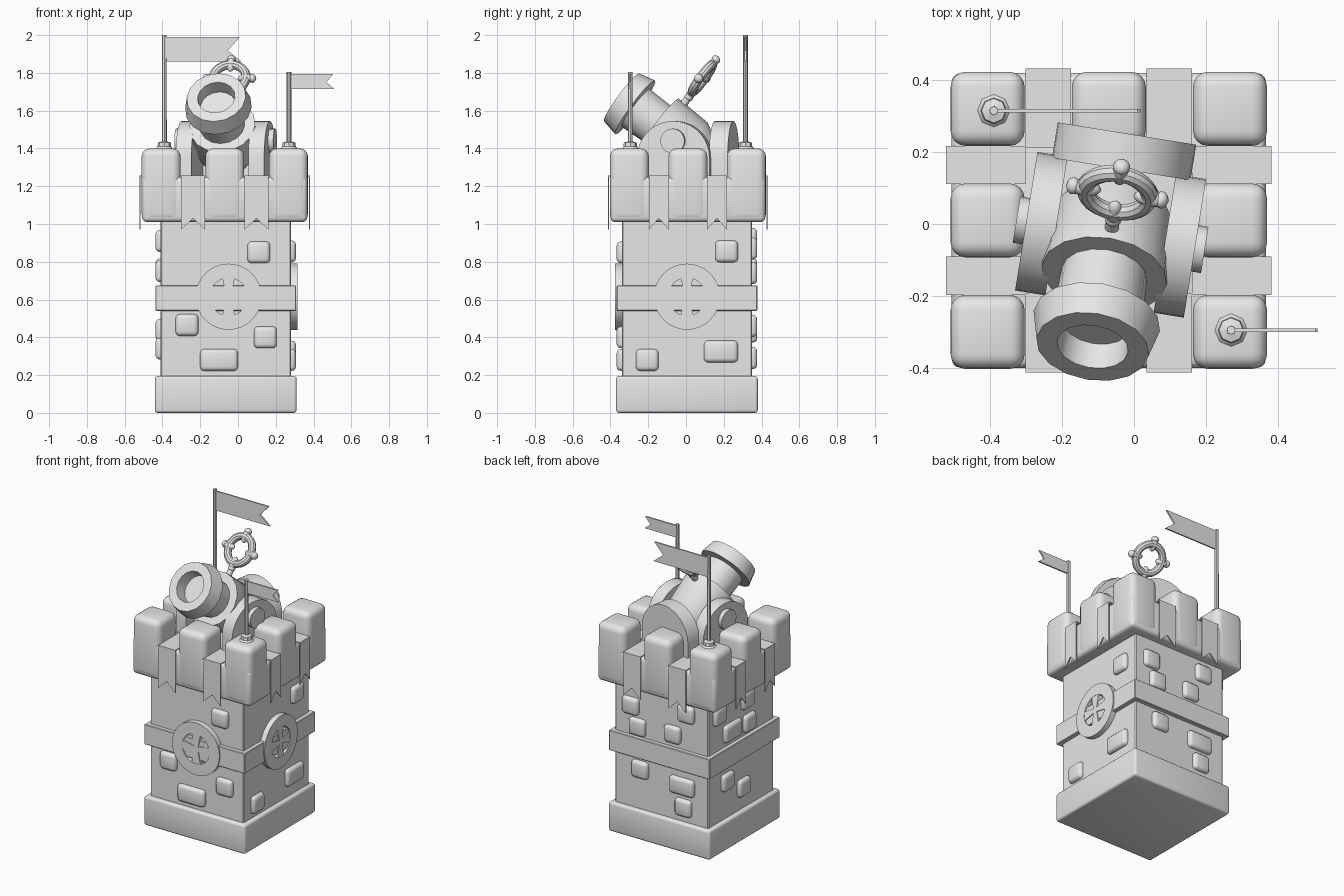
import bpy, bmesh
from math import pi, sin, cos, radians
from mathutils import Matrix, Vector

cube = bpy.data.objects.get("Cube")
if cube:
    bpy.data.objects.remove(cube, do_unlink=True)

stone = bpy.data.materials.new("plain_grey")
stone.use_nodes = True
GREY = (0.8, 0.8, 0.8, 1)
stone.diffuse_color = GREY
stone.node_tree.nodes["Principled BSDF"].inputs["Base Color"].default_value = GREY

T = Matrix.Translation
R = Matrix.Rotation
UPRIGHT = R(pi / 2, 4, 'X')      # local z turns to face -y, local y points up


def finish(name, bm, matrix, angle=35):
    bmesh.ops.recalc_face_normals(bm, faces=bm.faces)
    mesh = bpy.data.meshes.new(name)
    bm.to_mesh(mesh)
    bm.free()
    mesh.transform(matrix)
    mesh.materials.append(stone)
    obj = bpy.data.objects.new(name, mesh)
    bpy.context.collection.objects.link(obj)
    bpy.ops.object.select_all(action='DESELECT')
    obj.select_set(True)
    bpy.context.view_layer.objects.active = obj
    bpy.ops.object.shade_smooth_by_angle(angle=radians(angle))
    return obj


def box(name, size, matrix, bevel=0.0, segments=3):
    bm = bmesh.new()
    bmesh.ops.create_cube(bm, size=1)
    bmesh.ops.scale(bm, vec=size, verts=bm.verts)
    if bevel:
        bmesh.ops.bevel(bm, geom=bm.edges[:], offset=bevel, segments=segments,
                        profile=0.5, affect='EDGES')
    return finish(name, bm, matrix)


def prism(name, points, depth, matrix):
    bm = bmesh.new()
    face = bm.faces.new([bm.verts.new((x, y, -depth / 2)) for x, y in points])
    out = bmesh.ops.extrude_face_region(bm, geom=[face])
    moved = [v for v in out["geom"] if isinstance(v, bmesh.types.BMVert)]
    bmesh.ops.translate(bm, vec=(0, 0, depth), verts=moved)
    return finish(name, bm, matrix)


def revolve(name, profile, sides, matrix, closed=False):
    bm = bmesh.new()
    vs = [bm.verts.new((r, 0, h)) for r, h in profile]
    edges = [bm.edges.new(pair) for pair in zip(vs, vs[1:])]
    if closed:
        edges.append(bm.edges.new((vs[-1], vs[0])))
    bmesh.ops.spin(bm, geom=vs + edges, axis=(0, 0, 1), cent=(0, 0, 0),
                   angle=2 * pi, steps=sides, use_duplicate=False)
    bmesh.ops.remove_doubles(bm, verts=bm.verts, dist=1e-4)
    return finish(name, bm, matrix)


def ellipsoid(name, scale, matrix):
    bm = bmesh.new()
    bmesh.ops.create_uvsphere(bm, u_segments=12, v_segments=8, radius=1)
    bmesh.ops.scale(bm, vec=scale, verts=bm.verts)
    return finish(name, bm, matrix, 60)


CENTRE = T((-0.065, 0.005, 0))
SIDES = ("front", "left", "back", "right")


def wall(k, u, z, out, centre=CENTRE):
    """Frame on wall k: x along the wall, y up, z outwards."""
    return centre @ R(k * pi / 2, 4, 'Z') @ T((u, -out, z)) @ UPRIGHT


# Tower base, shaft and band
box("tower_base", (0.75, 0.75, 0.195), CENTRE @ T((0, 0, 0.0975)), 0.015)
box("tower_shaft", (0.69, 0.69, 0.9), CENTRE @ T((0, 0, 0.6)), 0.006, 1)
box("tower_band", (0.745, 0.745, 0.135), CENTRE @ T((0, 0, 0.6075)), 0.004, 1)

# Raised bricks on each wall: position along wall, height, width
W, L = 0.12, 0.18
BRICKS = (
    ((0.175, 0.85, W), (-0.205, 0.465, W), (0.21, 0.4, W), (-0.035, 0.28, 0.2)),
    ((0.21, 0.855, W), (-0.21, 0.28, W), (0.18, 0.325, L)),
    ((-0.225, 0.87, W), (-0.175, 0.74, W), (0.085, 0.76, W), (0.185, 0.92, W),
     (-0.155, 0.46, W), (0.155, 0.43, L), (0.165, 0.29, W)),
    ((-0.235, 0.91, W), (0.06, 0.91, W), (-0.1, 0.76, L), (0.08, 0.75, W),
     (-0.15, 0.44, W), (0.02, 0.34, W)),
)
for k, row in enumerate(BRICKS):
    for u, z, w in row:
        box(SIDES[k] + "_brick", (w, 0.115, 0.07), wall(k, u, z, 0.337), 0.022)

# Round windows with flared cross bars on two walls
ARM = ((0.012, 0), (0.034, 0.105), (-0.034, 0.105), (-0.012, 0))
for k, u in ((0, 0.015), (1, 0)):
    frame = wall(k, u, 0.615, 0.34)
    revolve(SIDES[k] + "_window_ring",
            ((0.1, 0), (0.175, 0), (0.175, 0.04), (0.1, 0.04)), 32, frame, True)
    for i in range(4):
        prism(SIDES[k] + "_window_bar", ARM, 0.036, frame @ T((0, 0, 0.02)) @ R(i * pi / 2, 4, 'Z'))

# Battlement with eight merlons
TOP = T((-0.07, 0.01, 0))
box("battlement", (0.874, 0.82, 0.24), TOP @ T((0, 0, 1.13)), 0.025)
for i in (-1, 0, 1):
    for j in (-1, 0, 1):
        if i or j:
            box("merlon", (0.206, 0.206, 0.39),
                TOP @ T((i * 0.337, j * 0.31, 1.205)), 0.042, 4)

# Swallow-tailed ribbons draped through the gaps
for k in range(4):
    gap, half, out = ((0.168, 0.063, 0.42), (0.154, 0.053, 0.449))[k % 2]
    tail = ((-half, 0.255), (-half, -0.03), (0, 0.03), (half, -0.03), (half, 0.255))
    for u in (-gap, gap):
        prism(SIDES[k] + "_ribbon", tail, 0.006, wall(k, u, 1, out, TOP))
        box(SIDES[k] + "_ribbon_top", (half * 2, 0.006, 0.22), wall(k, u, 1.253, out - 0.108, TOP))

# Flag poles and pennants
for name, x, y, height, length, drop in (("tall", -0.39, 0.315, 0.605, 0.4, 0.13),
                                         ("short", 0.27, -0.295, 0.41, 0.235, 0.08)):
    foot = T((x, y, 1.395))
    revolve(name + "_pole", ((0, 0), (0.05, 0), (0.036, 0.015), (0.034, 0.036), (0.013, 0.042),
                             (0.012, height), (0, height)), 8, foot)
    flag = ((0, 0), (length, 0), (length * 0.84, -drop * 0.55),
            (length * 1.02, -drop), (0, -drop))
    prism(name + "_flag", flag, 0.01, foot @ T((0, 0, height - 0.01)) @ UPRIGHT)

# Cannon mount: three round-topped slabs and the pivot
MOUNT = T((-0.065, -0.03, 1.44)) @ R(-0.16, 4, 'Z')
ARCH = [(0.195 * cos(a * pi / 18), 0.195 * sin(a * pi / 18)) for a in range(19)]
ARCH += [(-0.195, -0.12), (0.195, -0.12)]
for side, s in (("left", 1), ("right", -1)):
    prism(side + "_mount_slab", ARCH, 0.085,
          MOUNT @ T((s * 0.195, 0, -0.09)) @ R(pi / 2, 4, 'Z') @ UPRIGHT)
prism("back_mount_slab", ARCH, 0.1, MOUNT @ T((0, 0.235, -0.09)) @ UPRIGHT)
revolve("pivot", ((0, -0.265), (0.065, -0.265), (0.065, 0.265), (0, 0.265)), 20,
        MOUNT @ R(pi / 2, 4, 'Y'))

# Cannon barrel, bored at the muzzle
AIM = MOUNT @ R(0.94, 4, 'X')
revolve("cannon_barrel", ((0, 0.31), (0.095, 0.31), (0.1, 0.39), (0.158, 0.39), (0.178, 0.3),
                          (0.125, 0.295), (0.12, 0.14), (0.176, 0.14), (0.165, -0.06),
                          (0.11, -0.16), (0, -0.2)), 16, AIM)

# Ring sight with four knobs
SIGHT = AIM @ T((0, 0.337, 0.1))
tube = [(0.09 + 0.024 * cos(a * pi / 5), 0.024 * sin(a * pi / 5)) for a in range(10)]
revolve("sight_ring", tube, 24, SIGHT, True)
for i in range(4):
    turn = SIGHT @ R(i * pi / 2, 4, 'Z')
    ellipsoid("sight_knob", (0.023, 0.05, 0.023), turn @ T((0, 0.095, 0)))
    ellipsoid("sight_knob_cap", (0.024, 0.02, 0.024), turn @ T((0, 0.124, 0)))
revolve("sight_stem", ((0, 0), (0.02, 0), (0.018, 0.13), (0, 0.13)), 12,
        AIM @ T((0, 0.14, 0.1)) @ R(-pi / 2, 4, 'X'))
